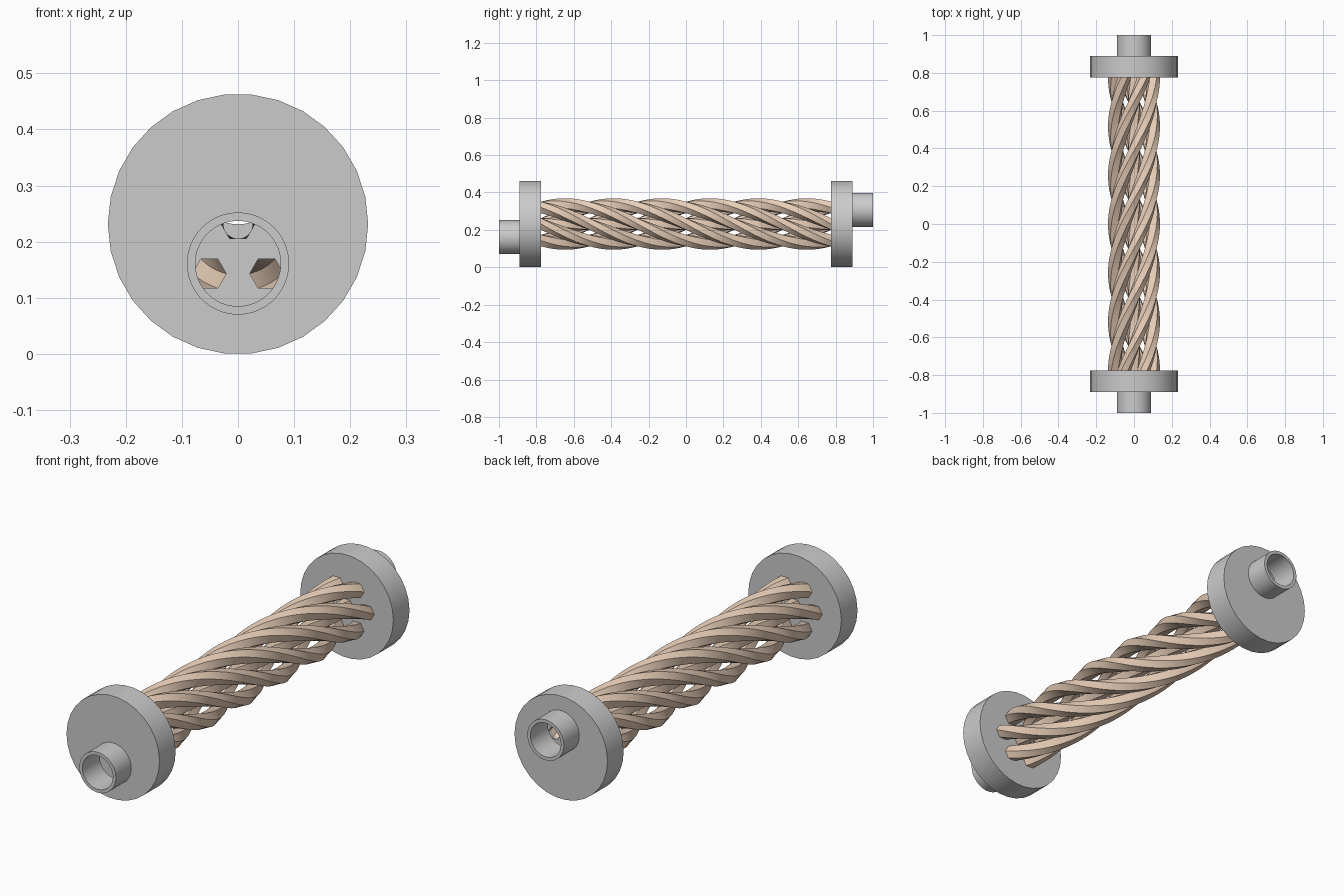
import bpy, bmesh
from math import sin, cos, pi, radians

if "Cube" in bpy.data.objects:
    bpy.data.objects.remove(bpy.data.objects["Cube"])

CZ = 0.2315      # bundle axis height
FACE = 0.775     # inner face of each header
RING = 0.102     # spacing of the outer tubes from the axis

tan = bpy.data.materials.new("tube_tan")
tan.diffuse_color = (0.80, 0.61, 0.47, 1)
tan.use_nodes = True
tan.node_tree.nodes["Principled BSDF"].inputs["Base Color"].default_value = tan.diffuse_color


def finish(name, bm):
    bmesh.ops.recalc_face_normals(bm, faces=bm.faces)
    me = bpy.data.meshes.new(name)
    bm.to_mesh(me)
    bm.free()
    ob = bpy.data.objects.new(name, me)
    bpy.context.collection.objects.link(ob)
    return ob


def smooth(ob):
    bpy.ops.object.select_all(action='DESELECT')
    ob.select_set(True)
    bpy.context.view_layer.objects.active = ob
    bpy.ops.object.shade_smooth_by_angle(angle=radians(30))


def prism(name, r, n, y0, y1, x=0.0, z=CZ):
    """Solid n-sided bar along y."""
    bm = bmesh.new()
    a, b = [[bm.verts.new((x + r * cos(2 * pi * i / n), y, z + r * sin(2 * pi * i / n)))
             for i in range(n)] for y in (y0, y1)]
    for i in range(n):
        j = (i + 1) % n
        bm.faces.new((a[i], a[j], b[j], b[i]))
    bm.faces.new(a)
    bm.faces.new(b)
    return finish(name, bm)


def combine(ob, tool, op):
    m = ob.modifiers.new(op, 'BOOLEAN')
    m.operation, m.solver, m.object = op, 'EXACT', tool
    bpy.context.view_layer.objects.active = ob
    bpy.ops.object.modifier_apply(modifier=m.name)
    bpy.data.objects.remove(tool)


def twisted_tube(name, dist, ang, steps=60, r_out=0.0355, r_in=0.030):
    """Hollow hexagonal tube carried once around the bundle axis."""
    bm = bmesh.new()
    rings = []
    for s in range(steps + 1):
        t = s / steps
        rot = -2 * pi * t
        y = -FACE + 2 * FACE * t
        cx, cz = dist * cos(ang + rot), CZ + dist * sin(ang + rot)
        rings.append([[bm.verts.new((cx + r * cos(k * pi / 3 + rot), y,
                                     cz + r * sin(k * pi / 3 + rot)))
                       for k in range(6)] for r in (r_out, r_in)])
    for k in range(6):
        j = (k + 1) % 6
        for p, q in zip(rings, rings[1:]):
            for w in (0, 1):
                bm.faces.new((p[w][k], p[w][j], q[w][j], q[w][k]))
        for e in (rings[0], rings[-1]):
            bm.faces.new((e[0][k], e[0][j], e[1][j], e[1][k]))
    ob = finish(name, bm)
    ob.data.materials.append(tan)
    smooth(ob)


# tube layout: one in the middle, six around it
layout = [(0.0, 0.0)] + [(RING, k * pi / 3) for k in range(6)]
for i, (d, a) in enumerate(layout):
    twisted_tube("centre_tube" if i == 0 else f"outer_tube_{i}", d, a)

# hollow end headers, each with an off-centre pipe stub
for name, s, pz in (("front_header", -1, 0.161), ("back_header", 1, 0.307)):
    ob = prism(name, 0.232, 30, s * FACE, s * 0.89)
    combine(ob, prism("stub", 0.091, 64, s * 0.88, s * 1.0, 0, pz), 'UNION')
    combine(ob, prism("cavity", 0.217, 30, s * 0.79, s * 0.875), 'DIFFERENCE')
    combine(ob, prism("bore", 0.076, 64, s * 0.84, s * 1.1, 0, pz), 'DIFFERENCE')
    for d, a in layout:
        combine(ob, prism("hole", 0.030, 6, s * 0.70, s * 0.83,
                          d * cos(a), CZ + d * sin(a)), 'DIFFERENCE')
    smooth(ob)
